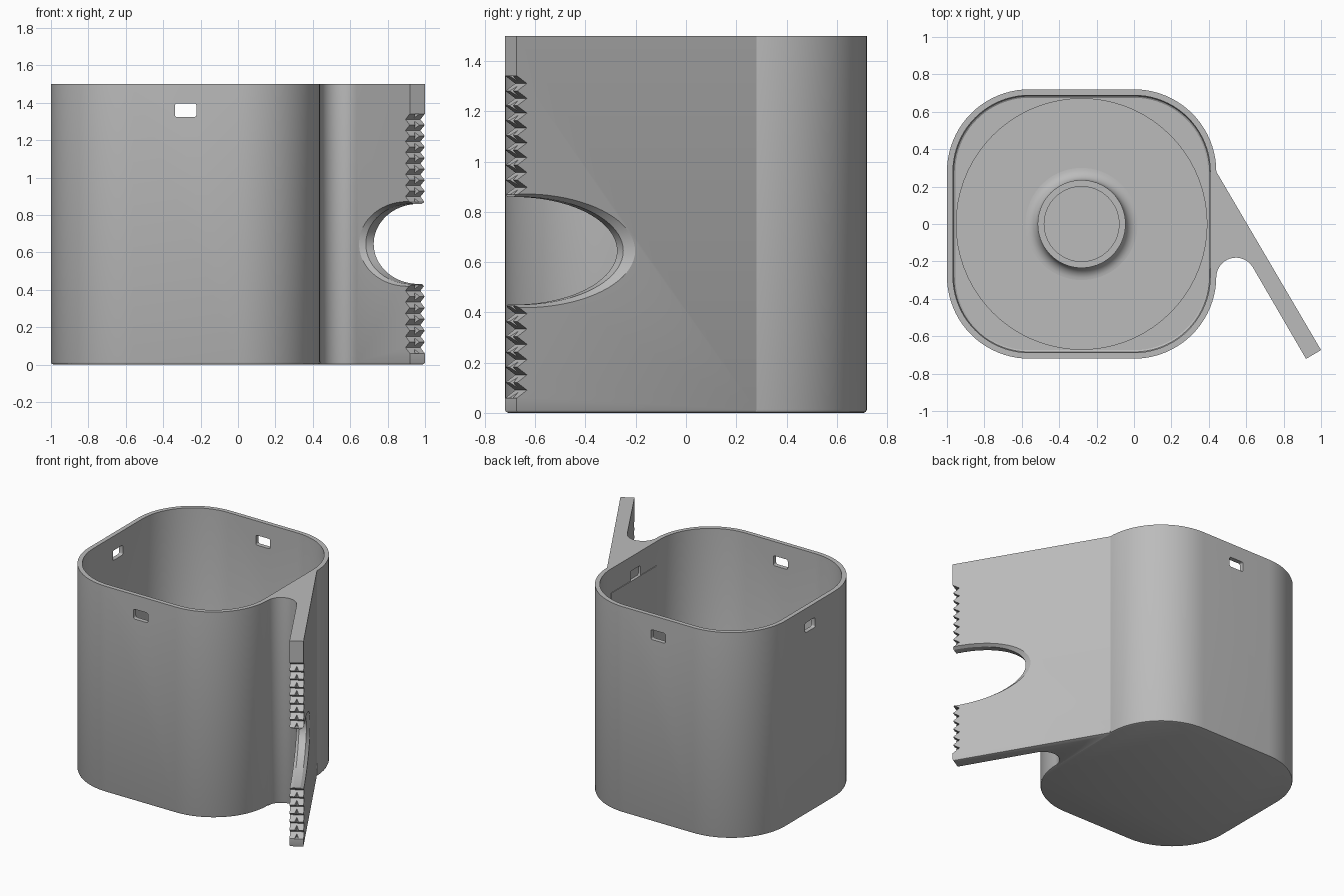
import bpy, bmesh
from math import sin, cos, pi, radians
from mathutils import Matrix, Vector

if "Cube" in bpy.data.objects:
    bpy.data.objects.remove(bpy.data.objects["Cube"], do_unlink=True)

grey = bpy.data.materials.new("plain_grey")
grey.use_nodes = True
grey.diffuse_color = (0.5, 0.5, 0.5, 1)
grey.node_tree.nodes["Principled BSDF"].inputs["Base Color"].default_value = (0.5, 0.5, 0.5, 1)

CX = -0.28      # centre of the cup in x
HALF = 0.72     # half width of the cup
HEIGHT = 1.5
WALL = 0.032
FLOOR = 0.045


def loft(name, rings, matrix=Matrix()):
    """Closed solid skinned through rings of equal length."""
    bm = bmesh.new()
    loops = [[bm.verts.new(matrix @ Vector(p)) for p in ring] for ring in rings]
    n = len(loops[0])
    for a, b in zip(loops, loops[1:]):
        for i in range(n):
            j = (i + 1) % n
            bm.faces.new((a[i], a[j], b[j], b[i]))
    bm.faces.new(loops[0])
    bm.faces.new(loops[-1])
    bmesh.ops.recalc_face_normals(bm, faces=bm.faces)
    mesh = bpy.data.meshes.new(name)
    bm.to_mesh(mesh)
    bm.free()
    obj = bpy.data.objects.new(name, mesh)
    bpy.context.collection.objects.link(obj)
    mesh.materials.append(grey)
    return obj


def activate(obj):
    bpy.ops.object.select_all(action='DESELECT')
    obj.select_set(True)
    bpy.context.view_layer.objects.active = obj


def cut(obj, cutter):
    activate(obj)
    mod = obj.modifiers.new("cut", 'BOOLEAN')
    mod.operation = 'DIFFERENCE'
    mod.solver = 'EXACT'
    mod.object = cutter
    cutter.hide_render = True
    bpy.ops.object.modifier_apply(modifier=mod.name)
    bpy.data.objects.remove(cutter, do_unlink=True)


def smooth(obj):
    activate(obj)
    bpy.ops.object.shade_smooth_by_angle(angle=radians(25))


def rounded(half_w, half_h, radius, steps):
    """Rounded rectangle outline as 2D points."""
    pts = []
    for q, (sx, sy) in enumerate(((1, 1), (-1, 1), (-1, -1), (1, -1))):
        for i in range(steps + 1):
            a = (q + i / steps) * pi / 2
            pts.append((sx * (half_w - radius) + radius * cos(a),
                        sy * (half_h - radius) + radius * sin(a)))
    return pts


def cup_ring(inset, z):
    h = HALF - inset
    return [(CX + x, y, z) for x, y in rounded(h, h, 0.44 - inset, 20)]


def circle(r, z, n=72):
    return [(CX + r * cos(2 * pi * i / n), r * sin(2 * pi * i / n), z) for i in range(n)]


# Cup: rounded square shell with a filleted floor
shell = [(0.014, 0), (0.004, 0.004), (0, 0.014), (0, HEIGHT), (WALL, HEIGHT), (WALL, FLOOR + 0.02),
         (WALL + 0.004, FLOOR + 0.006), (WALL + 0.013, FLOOR)]
cup = loft("cup", [cup_ring(i, z) for i, z in shell])

# Shallow round recess in the floor
cut(cup, loft("recess_cutter", [circle(0.67, FLOOR - 0.012), circle(0.67, FLOOR + 0.005)]))

# Small slots below the rim, through front, back and both sides
slot = rounded(0.058, 0.036, 0.012, 4)
cut(cup, loft("slot_cutter_y", [[(CX + u, y, 1.36 + v) for u, v in slot] for y in (-0.8, 0.8)]))
cut(cup, loft("slot_cutter_x", [[(x, u, 1.36 + v) for u, v in slot] for x in (-1.1, 0.46)]))
smooth(cup)

# Raised ring with a fillet at its foot
base = FLOOR - 0.012
foot = [(0.3 - 0.065 * sin(a), base + 0.065 * (1 - cos(a)))
        for a in (i * pi / 16 for i in range(9))]
boss = [(0.3, base - 0.005)] + foot + [(0.235, 0.13), (0.2, 0.13), (0.2, base + 0.003)]
smooth(loft("floor_ring", [circle(r, z) for r, z in boss]))

# Arm: slanted plate blended into the cup wall, full height
tip = Vector((1.0, -0.674, 0))
inward = Vector((-0.506, 0.8625, 0)).normalized()
across = Vector((-inward.y, inward.x, 0))
THICK = 0.093
corner = tip + across * THICK
outline = [(0.425, 0.28), (0.44, 0.28), tip[:2], corner[:2]]
for i in range(17):
    a = radians(30.4 + (180 - 30.4) * i / 16)
    outline.append((0.545 + 0.105 * cos(a), -0.285 + 0.105 * sin(a)))
outline.append((0.425, -0.285))
arm = loft("arm", [[(x, y, z) for x, y in outline] for z in (0, HEIGHT)])
bm = bmesh.new()
bm.from_mesh(arm.data)
low = [e for e in bm.edges if all(v.co.z < 0.001 for v in e.verts)]
bmesh.ops.bevel(bm, geom=low, offset=0.012, segments=2, profile=0.5, affect='EDGES')
bm.to_mesh(arm.data)
bm.free()

# Arm frame: x runs in from the tip, y runs through the thickness, z up
frame = Matrix.Translation(tip) @ Matrix((inward, across, (0, 0, 1))).transposed().to_4x4()


def oval(y, grow):
    return [(0.03 + (0.475 + grow) * cos(a), y, 0.645 + (0.214 + grow * 0.3) * sin(a))
            for a in (2 * pi * i / 80 for i in range(80))]


# Half-oval opening with bevelled rims
levels = [(-0.01, 0.055), (0, 0.042), (0.022, 0), (THICK - 0.022, 0),
          (THICK, 0.042), (THICK + 0.01, 0.055)]
cut(arm, loft("opening_cutter", [oval(y, g) for y, g in levels], frame))

# Rows of teeth on the tip edge, parted by a groove
for low_z, high_z, count in ((0.06, 0.425, 6), (0.868, 1.34, 8)):
    pitch = (high_z - low_z) / count
    saw = [(-0.03, low_z), (0.003, low_z)]
    for i in range(count):
        saw += [(0.048, low_z + (i + 0.5) * pitch), (0.003, low_z + (i + 1) * pitch)]
    saw.append((-0.03, high_z))
    cut(arm, loft("teeth_cutter", [[(s, y, z) for s, z in saw] for y in (-0.02, THICK + 0.02)], frame))
    vee = [(-0.01, 0.027), (0.035, THICK / 2), (-0.01, THICK - 0.027)]
    cut(arm, loft("groove_cutter", [[(s, y, z) for s, y in vee] for z in (low_z, high_z)], frame))
smooth(arm)

# Thin pad on the inside of the wall behind the arm
pad = [(0.403, -0.24), (0.42, -0.24), (0.42, 0.28), (0.403, 0.28)]
loft("inner_pad", [[(x, y, z) for x, y in pad] for z in (FLOOR - 0.005, 1.325)])
